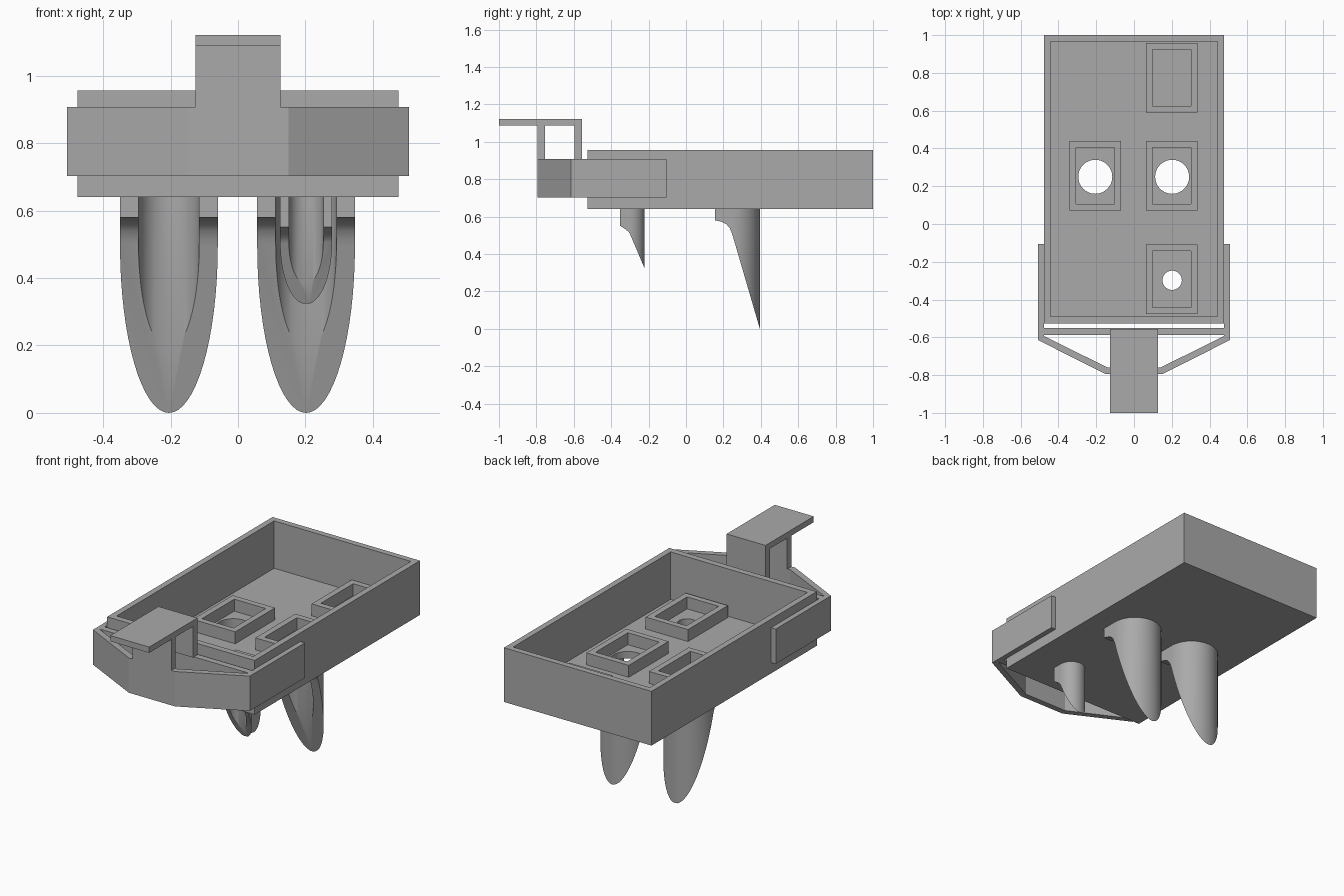
import bpy, bmesh, math
from mathutils import Vector

default = bpy.data.objects.get("Cube")
if default:
    bpy.data.objects.remove(default, do_unlink=True)

grey = bpy.data.materials.new("plain grey")
grey.use_nodes = True
grey.diffuse_color = (0.4, 0.4, 0.4, 1)
grey.node_tree.nodes["Principled BSDF"].inputs["Base Color"].default_value = (0.4, 0.4, 0.4, 1)


def finish(name, bm):
    bmesh.ops.recalc_face_normals(bm, faces=bm.faces)
    mesh = bpy.data.meshes.new(name)
    bm.to_mesh(mesh)
    bm.free()
    mesh.materials.append(grey)
    obj = bpy.data.objects.new(name, mesh)
    bpy.context.collection.objects.link(obj)
    return obj


def prism(name, outline, lo, hi, axis="z"):
    """Extrude a closed outline: (x, y) along z, or (y, z) along x."""
    bm = bmesh.new()
    place = (lambda p: (*p, lo)) if axis == "z" else (lambda p: (lo, *p))
    step = Vector((0, 0, hi - lo)) if axis == "z" else Vector((hi - lo, 0, 0))
    face = bm.faces.new([bm.verts.new(place(p)) for p in outline])
    ext = bmesh.ops.extrude_face_region(bm, geom=[face], use_keep_orig=True)
    moved = [v for v in ext["geom"] if isinstance(v, bmesh.types.BMVert)]
    bmesh.ops.translate(bm, vec=step, verts=moved)
    return finish(name, bm)


def rect(x0, x1, y0, y1):
    return [(x0, y0), (x1, y0), (x1, y1), (x0, y1)]


def ring(name, outer, inner, lo, hi):
    """Upright frame between two outlines of equal length."""
    bm = bmesh.new()
    loops = [[bm.verts.new((*p, z)) for p in pts]
             for pts, z in ((outer, lo), (outer, hi), (inner, hi), (inner, lo))]
    n = len(outer)
    for k in range(4):
        a, b = loops[k], loops[(k + 1) % 4]
        for i in range(n):
            j = (i + 1) % n
            bm.faces.new((a[i], a[j], b[j], b[i]))
    return finish(name, bm)


def circle(cx, cy, r, n=48):
    return [(cx + r * math.cos(2 * math.pi * i / n), cy + r * math.sin(2 * math.pi * i / n))
            for i in range(n)]


def u_shape(cx, cy, r, front, n=32):
    """Half circle at the back with straight sides running to the front."""
    arc = [(cx + r * math.cos(math.pi * i / n), cy + r * math.sin(math.pi * i / n))
           for i in range(n + 1)]
    return arc + [(cx - r, front), (cx + r, front)]


def boolean(obj, cutter, operation):
    mod = obj.modifiers.new("cut", "BOOLEAN")
    mod.operation, mod.solver, mod.object = operation, "EXACT", cutter
    bpy.context.view_layer.update()
    graph = bpy.context.evaluated_depsgraph_get()
    result = bpy.data.meshes.new_from_object(obj.evaluated_get(graph))
    obj.modifiers.clear()
    obj.data = result
    bpy.data.objects.remove(cutter, do_unlink=True)


def smooth(obj):
    bpy.ops.object.select_all(action="DESELECT")
    obj.select_set(True)
    bpy.context.view_layer.objects.active = obj
    bpy.ops.object.shade_smooth_by_angle(angle=math.radians(30))


# Open tray: floor and surrounding wall
FLOOR, BASE = 0.68, 0.64
tray_outer = rect(-0.477, 0.477, -0.527, 1)
tray_inner = rect(-0.442, 0.442, -0.49, 0.965)
ring("tray_wall", tray_outer, tray_inner, BASE, 0.957)
floor = prism("tray_floor", tray_inner, BASE, FLOOR)

# Rectangular sockets standing on the floor
for name, cx, cy in (("right_socket", -0.205, 0.255), ("left_socket", 0.2, 0.255),
                     ("rear_socket", 0.2, 0.775), ("front_socket", 0.2, -0.293)):
    ring(name, rect(cx - 0.137, cx + 0.137, cy - 0.184, cy + 0.184),
         rect(cx - 0.102, cx + 0.102, cy - 0.149, cy + 0.149), FLOOR, 0.75)

# Curved scoops under the floor, each with a bore through it
big_side = [(0.155, 0.64), (0.155, 0.58), (0.19, 0.573), (0.215, 0.56),
            (0.233, 0.54), (0.246, 0.51), (0.395, 0), (0.42, 0), (0.42, 0.64)]
small_side = [(-0.353, 0.64), (-0.353, 0.552), (-0.325, 0.533), (-0.308, 0.52),
              (-0.3, 0.508), (-0.222, 0.325), (-0.2, 0.325), (-0.2, 0.64)]
for name, cx, cy, r, bore, side in (("right_scoop", -0.205, 0.25, 0.145, 0.09, big_side),
                                    ("left_scoop", 0.202, 0.25, 0.145, 0.09, big_side),
                                    ("front_scoop", 0.202, -0.298, 0.077, 0.051, small_side)):
    front = side[0][0]
    scoop = prism(name, u_shape(cx, cy, r, front - 0.05), -0.1, 0.8)
    boolean(scoop, prism("side_cutter", side, cx - 0.3, cx + 0.3, "x"), "INTERSECT")
    boolean(scoop, prism("bore_cutter", u_shape(cx, cy, bore, front - 0.1), -0.2, 0.9),
            "DIFFERENCE")
    smooth(scoop)
    boolean(floor, prism("hole_cutter", circle(cx, cy, bore), 0.5, 0.9), "DIFFERENCE")
smooth(floor)

# Front bumper wrapping the tray sides, with a cross bar behind it
LOW, HIGH = 0.703, 0.907
half_out = [(0.507, -0.105), (0.507, -0.615), (0.15, -0.795)]
half_in = [(0.477, -0.105), (0.477, -0.593), (0.14, -0.76)]
mirror = lambda pts: [(-x, y) for x, y in reversed(pts)]
prism("bumper", half_out + mirror(half_out) + list(reversed(mirror(half_in))) + half_in[::-1],
      LOW, HIGH)
prism("cross_bar", rect(-0.477, 0.477, -0.587, -0.55), LOW, HIGH)

# Handle: front and rear legs carrying an overhanging plate
handle_side = [(-0.795, HIGH), (-0.755, HIGH), (-0.755, 1.088), (-0.597, 1.088),
               (-0.597, HIGH), (-0.555, HIGH), (-0.555, 1.122), (-1, 1.122),
               (-1, 1.088), (-0.795, 1.088)]
prism("handle", handle_side, -0.126, 0.126, "x")
